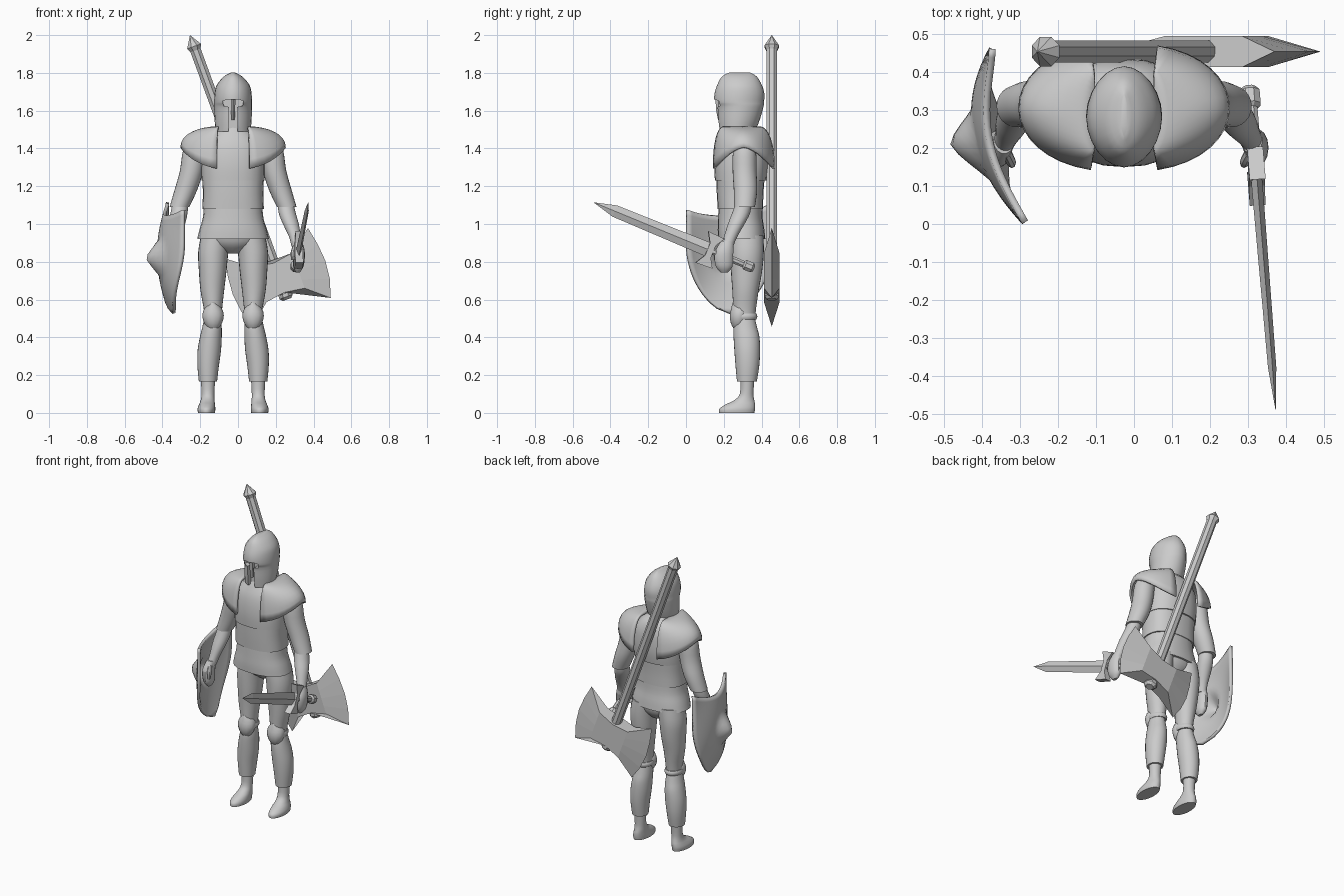
import bpy, bmesh
from math import sin, cos, pi, radians, copysign
from mathutils import Vector

if "Cube" in bpy.data.objects:
    bpy.data.objects.remove(bpy.data.objects["Cube"])

CX = -0.026  # body centre line


def finish(name, bm, smooth=True, angle=35):
    bmesh.ops.remove_doubles(bm, verts=bm.verts, dist=1e-5)
    bmesh.ops.recalc_face_normals(bm, faces=bm.faces)
    me = bpy.data.meshes.new(name)
    bm.to_mesh(me)
    bm.free()
    ob = bpy.data.objects.new(name, me)
    bpy.context.collection.objects.link(ob)
    if smooth:
        bpy.ops.object.select_all(action='DESELECT')
        bpy.context.view_layer.objects.active = ob
        ob.select_set(True)
        bpy.ops.object.shade_smooth_by_angle(angle=radians(angle))
    return ob


def loft(name, rings, smooth=True, closed=True):
    """Skin a list of point rings; closed rings get end caps."""
    bm = bmesh.new()
    vs = [[bm.verts.new(p) for p in r] for r in rings]
    n = len(rings[0])
    for a, b in zip(vs, vs[1:]):
        for i in range(n if closed else n - 1):
            j = (i + 1) % n
            bm.faces.new((a[i], a[j], b[j], b[i]))
    if closed:
        bm.faces.new(vs[0])
        bm.faces.new(vs[-1])
    return finish(name, bm, smooth)


def densify(rows, k=3):
    """Catmull-Rom through parameter rows."""
    out = []
    for i in range(len(rows) - 1):
        p = [rows[max(0, min(len(rows) - 1, i + d))] for d in (-1, 0, 1, 2)]
        for s in range(k):
            t = s / k
            out.append([0.5 * (2*b + (c-a)*t + (2*a-5*b+4*c-d)*t*t + (3*b-a-3*c+d)*t**3)
                        for a, b, c, d in zip(*p)])
    return out + [list(rows[-1])]


def body(name, rows, side=1, power=2.0, n=24, k=3):
    """Rows of (x offset, z, half width, front y, back y)."""
    rings = []
    for ox, z, rx, y0, y1 in densify(rows, k):
        ring = []
        for i in range(n):
            c, s = cos(2*pi*i/n), sin(2*pi*i/n)
            c, s = (copysign(abs(v)**(2/power), v) for v in (c, s))
            ring.append((CX + side*ox + rx*c, (y0+y1)/2 + (y1-y0)/2*s, z))
        rings.append(ring)
    return loft(name, rings)


# helmet with T-shaped face opening
helmet = body("helmet", [(0, 1.802, .01, .23, .34), (0, 1.78, .05, .19, .375), (0, 1.735, .087, .165, .402),
                         (0, 1.69, .098, .151, .415), (0, 1.645, .1, .15, .413), (0, 1.62, .1, .163, .41),
                         (0, 1.55, .098, .168, .39), (0, 1.49, .092, .175, .365)], power=1.9)
T = [(-.055, 1.65), (-.03, 1.66), (.03, 1.66), (.055, 1.65), (.05, 1.625), (.022, 1.62), (.024, 1.45),
     (-.024, 1.45), (-.022, 1.62), (-.05, 1.625)]
cutter = loft("face_cutter", [[(CX + x, y, z) for x, z in T] for y in (.1, .205)], False)
cutter.hide_render = True
mod = helmet.modifiers.new("face", 'BOOLEAN')
mod.operation, mod.object, mod.solver = 'DIFFERENCE', cutter, 'EXACT'
bpy.ops.object.select_all(action='DESELECT')
bpy.context.view_layer.objects.active = helmet
helmet.select_set(True)
bpy.ops.object.modifier_apply(modifier="face")
bpy.data.objects.remove(cutter)
# nose guard
loft("nose_guard", [[(CX - w, y, z), (CX, y - .015, z), (CX + w, y, z), (CX, .21, z)]
                    for w, y, z in ((.012, .17, 1.67), (.011, .175, 1.6), (.008, .185, 1.55))], False)

# torso
body("chest", [(0, 1.55, .06, .22, .35), (0, 1.51, .075, .205, .38), (0, 1.48, .11, .19, .41),
               (0, 1.43, .15, .168, .428), (0, 1.37, .164, .155, .435), (0, 1.3, .168, .15, .435),
               (0, 1.23, .166, .153, .425)], power=2.4)
body("waist_band", [(0, 1.24, .163, .16, .416), (0, 1.16, .16, .163, .41), (0, 1.08, .163, .168, .408)], power=2.5)
body("skirt", [(0, 1.1, .154, .172, .404), (0, 1.03, .161, .17, .406), (0, .97, .178, .168, .415),
               (0, .92, .19, .17, .42)], power=2.3)
body("hips", [(0, .94, .16, .21, .41), (0, .89, .13, .23, .4), (0, .845, .04, .28, .37)])

for side, tag in ((1, "left"), (-1, "right")):
    # legs
    body(tag + "_thigh", [(.09, .94, .08, .235, .41), (.105, .85, .08, .234, .412), (.108, .75, .073, .238, .403),
                          (.11, .65, .063, .245, .385), (.107, .56, .05, .25, .372), (.106, .5, .045, .255, .365)], side)
    body(tag + "_knee_pad", [(.106, .585, .012, .247, .29), (.106, .555, .045, .24, .33), (.106, .515, .057, .232, .33),
                             (.106, .475, .047, .237, .32), (.106, .45, .03, .25, .3)], side, n=12, k=2)
    body(tag + "_knee_band", [(.106, .525, .05, .25, .372), (.106, .51, .055, .246, .378), (.106, .495, .05, .25, .372)],
         side, k=2)
    body(tag + "_shin", [(.109, .5, .044, .258, .365), (.112, .45, .052, .252, .377), (.118, .4, .058, .252, .389),
                         (.126, .33, .062, .256, .392), (.132, .25, .057, .262, .388), (.133, .165, .048, .27, .375)], side)
    body(tag + "_foot", [(.133, .18, .038, .288, .362), (.133, .1, .034, .285, .357), (.135, .065, .037, .252, .362),
                         (.138, .045, .042, .21, .366), (.141, .022, .047, .177, .366), (.141, 0, .045, .175, .362)], side)
    # arms
    d = 0 if side > 0 else -.02   # shield hand sits closer to the body
    body(tag + "_upper_arm", [(.2, 1.44, .035, .28, .34), (.205, 1.39, .06, .25, .37), (.22, 1.28, .062, .247, .373),
                              (.25, 1.18, .06, .253, .377), (.284, 1.09, .052, .255, .365)], side)
    body(tag + "_forearm", [(.275, 1.13, .04, .27, .35), (.286, 1.06, .045, .245, .34), (.306 + d/2, 1.0, .042, .222, .31),
                            (.328 + d, .93, .031, .2, .27), (.338 + d, .88, .029, .182, .25)], side)
    body(tag + "_hand", [(.336 + d, .91, .028, .185, .255), (.347 + d, .86, .032, .155, .252), (.348 + d, .81, .031, .15, .25),
                         (.345 + d, .77, .026, .16, .245), (.343 + d, .742, .01, .185, .22)], side, n=14)
    body(tag + "_thumb", [(.33 + d, .89, .012, .175, .205), (.318 + d, .85, .013, .15, .18),
                          (.315 + d, .81, .008, .148, .168)], side, n=8)
    # draped shoulder pads
    rows = []
    for i in range(17):
        a = radians(-75 + 150*i/16)
        ox, oy = .272*cos(a)**.85, .306 + .163*sin(a)
        iy = .295 + .1*sin(a)
        rim = 1.405 - .118*abs(sin(a))**1.6
        row = []
        for j in range(9):
            s = j/8*pi/2
            row.append((CX + side*(.078 + (ox - .078)*sin(s)), iy + (oy - iy)*sin(s), rim + (1.51 - rim)*cos(s)**.9
                        if j < 8 else rim))
        rows.append(row)
    pad = loft(tag + "_shoulder_pad", rows, closed=False)
    m = pad.modifiers.new("thickness", 'SOLIDIFY')
    m.thickness, m.offset = .014, 0

# sword: local (t along, w across, h thickness)
P = Vector((.303, .36, .765))
D = Vector((.07, -.85, .35)).normalized()
W = D.cross(Vector((1, 0, 0))).normalized()
H = D.cross(W)
sw = lambda t, w, h: P + D*t + W*w + H*h
loft("sword_blade", [[sw(t, w, 0), sw(t, 0, h), sw(t, -w, 0), sw(t, 0, -h)] for t, w, h in
                     ((.24, .039, .015), (.8, .032, .011), (.92, .0005, .0005))], False)
half = [(.205, .085), (.3, .09), (.268, .035)]
guard = half + [(t, -w) for t, w in half[::-1]] + [(.235, -.035), (.235, .035)]
loft("sword_guard", [[sw(t, w, h) for t, w in guard] for h in (-.021, .021)], False)
octagon = [(cos(pi/4*i + pi/8), sin(pi/4*i + pi/8)) for i in range(8)]
loft("sword_grip", [[sw(t, r*c, r*s) for c, s in octagon] for t, r in
                    ((0, .018), (.012, .029), (.05, .029), (.06, .019), (.25, .019))], False)

# axe slung on the back
A = Vector((-.254, .454, 1.999))
AD = Vector((.345, 0, -.939)).normalized()
AP = Vector((.939, 0, .345)).normalized()
ax = lambda t, s, y: A + AD*t + AP*s + Vector((0, y, 0))
loft("axe_shaft", [[ax(t, r*c, r*s) for c, s in octagon] for t, r in
                   ((0, .001), (.062, .042), (.085, .031), (1.455, .031), (1.455, .04), (1.475, .04), (1.49, .025))], False)
rings = []
for i, e in enumerate((.234, .253, .261, .25, .22)):
    f = i/4
    te, tr, tc, r, h = 1.173 + .389*f, 1.268 + .198*f, 1.285 + .165*f, .108, .041
    rings.append([ax(te, -e, 0), ax(tr, -r, h), ax(tc, 0, h), ax(tr, r, h),
                  ax(te, e, 0), ax(tr, r, -h), ax(tc, 0, -h), ax(tr, -r, -h)])
loft("axe_head", rings, False)

# curved shield with a central spike
N = 20
rows = []
for j in range(N + 1):
    row = []
    for i in range(N + 1):
        u = i/N*2 - 1
        top = 1.045 + .05*u*u + .02*u
        z = top + (.527 - top)*j/N
        q = max(0, (.9 - z)/.373)
        w = max(0, 1 - q*q)**.62
        v = u*w
        y = .233 + .228*v
        bulge = .085*(1 - v*v)*max(0, 1 - ((z - .84)/.33)**2)
        dist = (((y - .21)/.085)**2 + ((z - .82)/.1)**2)**.5
        x = -.33 - .043*v - bulge - .072*max(0, 1 - dist)
        row.append((x, y, z))
    rows.append(row)
shield = loft("shield", rows, closed=False)
m = shield.modifiers.new("thickness", 'SOLIDIFY')
m.thickness, m.offset = .018, 0
